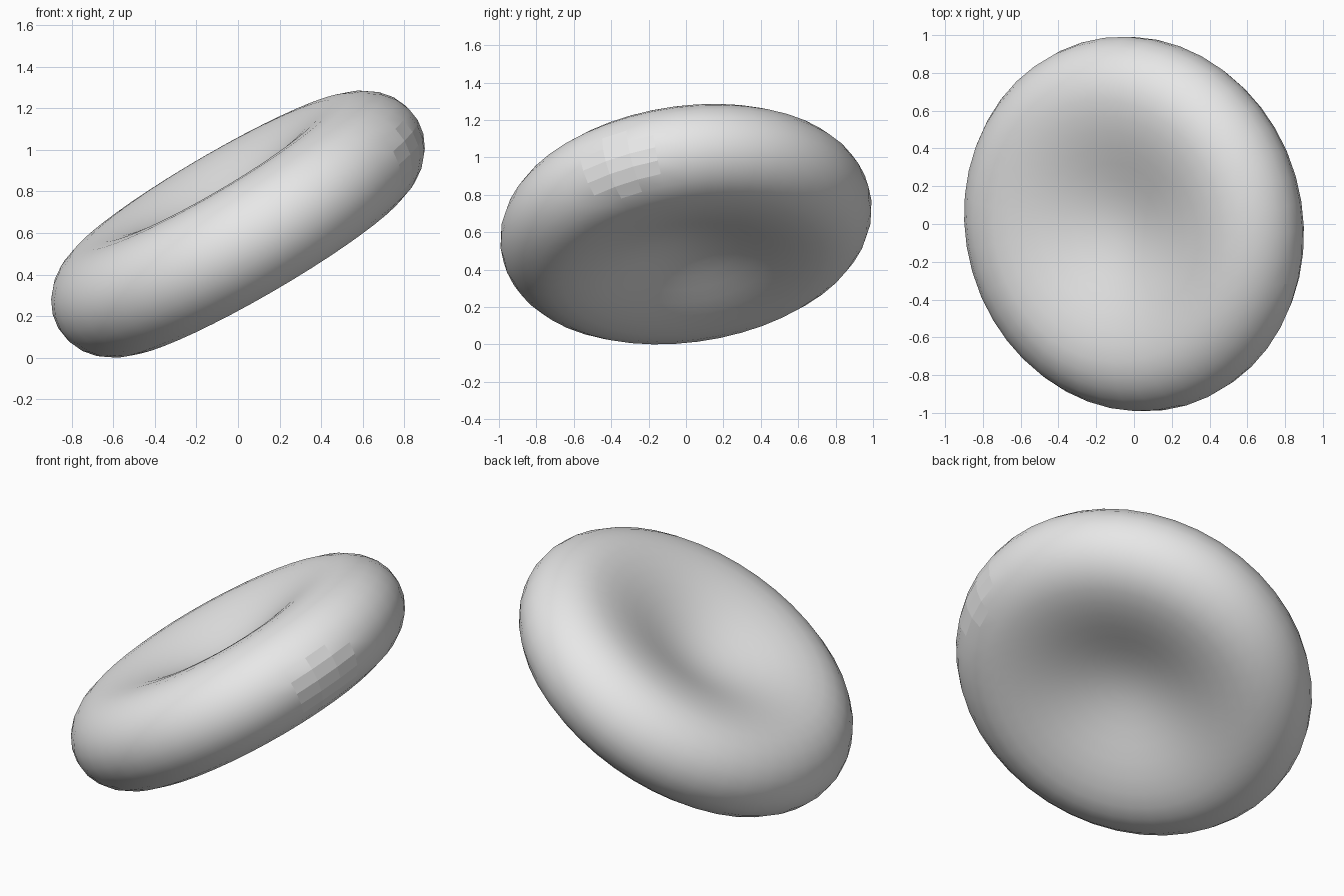
import bpy, bmesh
from math import sin, cos, pi
from mathutils import Vector

cube = bpy.data.objects.get("Cube")
if cube:
    bpy.data.objects.remove(cube)

CREST = 0.70      # distance from the axis to the thickest part
RIM_WIDTH = 0.30  # from the crest out to the edge
RIM_HEIGHT = 0.275  # half thickness at the crest
DIMPLE = 0.13     # half thickness at the middle
SEGMENTS = 44
AXIS = Vector((-0.5, -0.13, 0.856)).normalized()

# Material
grey = bpy.data.materials.new("soft grey")
grey.use_nodes = True
colour = (0.8, 0.8, 0.8, 1)
grey.diffuse_color = colour
grey.node_tree.nodes["Principled BSDF"].inputs["Base Color"].default_value = colour

# Half profile: dimple from the centre to the crest, then the oval rim
upper = []
for i in range(8):
    t = i / 8
    height = DIMPLE + (RIM_HEIGHT - DIMPLE) * (0.5 - 0.5 * cos(pi * t))
    upper.append((CREST * t, height))
rim = [(CREST + RIM_WIDTH * sin(pi * i / 12), RIM_HEIGHT * cos(pi * i / 12))
       for i in range(13)]
lower = [(r, -h) for r, h in reversed(upper)]
profile = upper + rim + lower

# Revolve the profile into a biconcave disc
bm = bmesh.new()
verts = [bm.verts.new((r, 0, h)) for r, h in profile]
edges = [bm.edges.new(pair) for pair in zip(verts, verts[1:])]
bmesh.ops.spin(bm, geom=verts + edges, cent=(0, 0, 0), axis=(0, 0, 1),
               angle=2 * pi, steps=SEGMENTS)
bmesh.ops.remove_doubles(bm, verts=bm.verts, dist=0.0005)
bmesh.ops.dissolve_degenerate(bm, edges=bm.edges, dist=0.0001)
bmesh.ops.recalc_face_normals(bm, faces=bm.faces)

# Tilt the disc and rest it on the ground
tilt = Vector((0, 0, 1)).rotation_difference(AXIS).to_matrix()
bmesh.ops.rotate(bm, verts=bm.verts, cent=(0, 0, 0), matrix=tilt)
lowest = min(v.co.z for v in bm.verts)
bmesh.ops.translate(bm, verts=bm.verts, vec=(0, 0, -lowest))

# Smooth everywhere except a small faceted patch on the raised rim
patch = Vector((0.82, -0.33, 0.97))
for face in bm.faces:
    face.smooth = (face.calc_center_median() - patch).length > 0.18

mesh = bpy.data.meshes.new("biconcave_disc")
bm.to_mesh(mesh)
bm.free()
mesh.materials.append(grey)
disc = bpy.data.objects.new("biconcave_disc", mesh)
bpy.context.collection.objects.link(disc)
